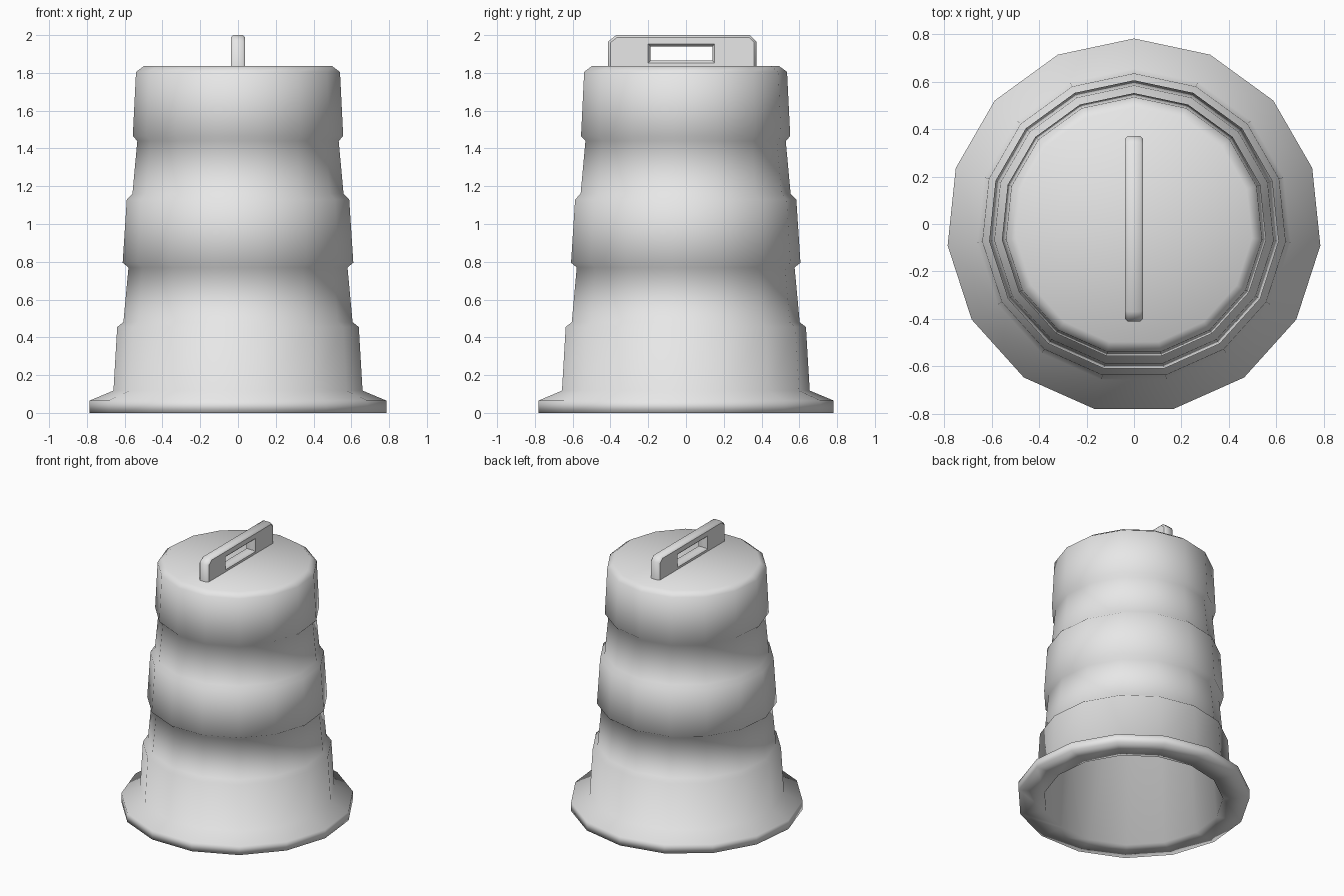
import bpy, bmesh, math

cube = bpy.data.objects.get("Cube")
if cube:
    bpy.data.objects.remove(cube, do_unlink=True)

grey = bpy.data.materials.new("plain_grey")
grey.use_nodes = True
grey.diffuse_color = (0.8, 0.8, 0.8, 1)
grey.node_tree.nodes["Principled BSDF"].inputs["Base Color"].default_value = grey.diffuse_color

SIDES = 15
Y_SHIFT = -0.008


def lathe(name, profile):
    """Revolve (radius, z) points and close both ends with flat discs."""
    bm = bmesh.new()
    rings = []
    for r, z in profile:
        angles = [math.pi / 2 + math.tau * i / SIDES for i in range(SIDES)]
        rings.append([bm.verts.new((r * math.cos(a), r * math.sin(a) + Y_SHIFT, z)) for a in angles])
    for low, high in zip(rings, rings[1:]):
        for i in range(SIDES):
            j = (i + 1) % SIDES
            bm.faces.new((low[i], low[j], high[j], high[i]))
    bm.faces.new(rings[0])
    bm.faces.new(rings[-1])
    bmesh.ops.recalc_face_normals(bm, faces=bm.faces)
    for f in bm.faces:
        f.smooth = True
    mesh = bpy.data.meshes.new(name)
    bm.to_mesh(mesh)
    bm.free()
    mesh.materials.append(grey)
    obj = bpy.data.objects.new(name, mesh)
    bpy.context.collection.objects.link(obj)
    return obj


# Hollow stepped barrel: inner wall, foot flange, three raised bands, lid
lathe("barrel_body", [
    (0.48, 1.78), (0.61, 0.0),
    (0.79, 0.0), (0.79, 0.065), (0.663, 0.118),
    (0.643, 0.455), (0.61, 0.48), (0.583, 0.77),
    (0.614, 0.795), (0.592, 1.13), (0.562, 1.16),
    (0.536, 1.44), (0.56, 1.465), (0.543, 1.805),
    (0.5, 1.837),
])

# Carry handle: flat outline with a slot, thickened with a small rounded edge
EDGE = 0.012
outline = [(-0.4, 1.82), (0.36, 1.82), (0.36, 1.962), (0.333, 1.988), (-0.365, 1.988), (-0.4, 1.96)]
slot = [(-0.2, 1.853), (0.152, 1.853), (0.152, 1.952), (-0.2, 1.952)]
curve = bpy.data.curves.new("handle", "CURVE")
curve.dimensions = "2D"
curve.fill_mode = "BOTH"
curve.extrude = 0.038 - EDGE
curve.bevel_depth = EDGE
curve.bevel_resolution = 0
for loop in (outline, slot):
    spline = curve.splines.new("POLY")
    spline.points.add(len(loop) - 1)
    for point, (y, z) in zip(spline.points, loop):
        point.co = (y, z, 0, 1)
    spline.use_cyclic_u = True
curve.materials.append(grey)
handle = bpy.data.objects.new("handle", curve)
handle.rotation_euler = (math.pi / 2, 0, math.pi / 2)
bpy.context.collection.objects.link(handle)

bpy.ops.object.select_all(action="DESELECT")
handle.select_set(True)
bpy.context.view_layer.objects.active = handle
bpy.ops.object.convert(target="MESH")
bpy.ops.object.shade_smooth_by_angle(angle=math.radians(50))
